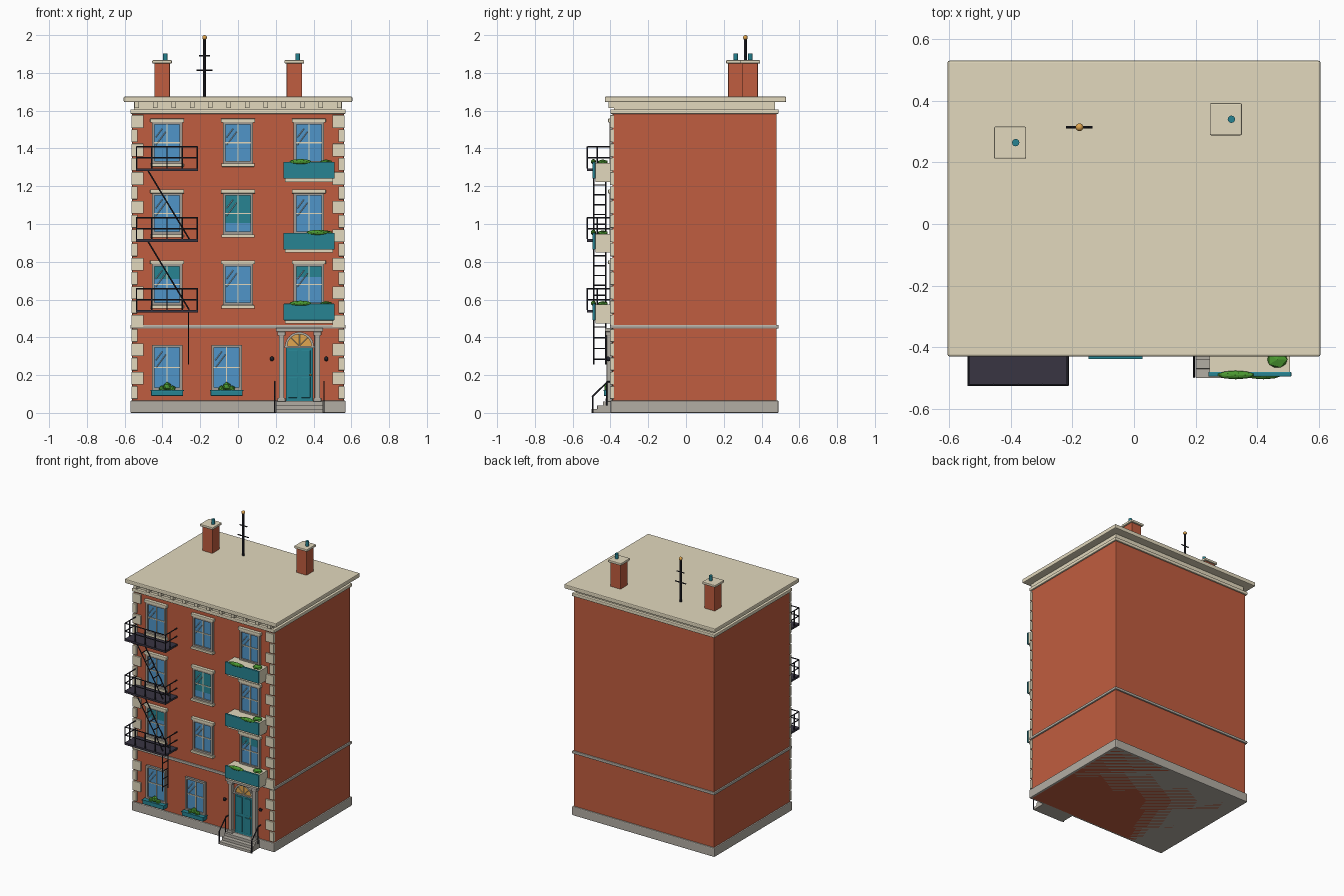
import bpy, bmesh, math
from mathutils import Vector, Matrix

if "Cube" in bpy.data.objects:
    bpy.data.objects.remove(bpy.data.objects["Cube"])

COL = dict(brick=(.53, .11, .05), cream=(.76, .69, .51), stone=(.45, .42, .37), teal=(.02, .23, .29),
           glass=(.08, .3, .58), iron=(.02, .02, .03), deck=(.04, .035, .055), leaf=(.07, .32, .03),
           gold=(.75, .38, .08), shine=(.55, .72, .85), frame=(.36, .33, .29))
MATS = {}
for key, c in COL.items():
    MATS[key] = bpy.data.materials.new(key)
    MATS[key].diffuse_color = (*c, 1)


def finish(name, bm, mat, bevel=0, smooth=False):
    me = bpy.data.meshes.new(name)
    bmesh.ops.recalc_face_normals(bm, faces=bm.faces)
    bm.to_mesh(me)
    bm.free()
    me.materials.append(MATS[mat])
    for p in me.polygons:
        p.use_smooth = smooth
    ob = bpy.data.objects.new(name, me)
    bpy.context.scene.collection.objects.link(ob)
    if bevel:
        m = ob.modifiers.new("bevel", "BEVEL")
        m.width, m.segments = bevel, 2
    return ob


def boxes(name, mat, items, bevel=0):
    """items: (x0, x1, y0, y1, z0, z1)"""
    bm = bmesh.new()
    for a, b, c, d, e, f in items:
        m = Matrix.Translation(((a+b)/2, (c+d)/2, (e+f)/2)) @ Matrix.Diagonal((b-a, d-c, f-e, 1))
        bmesh.ops.create_cube(bm, size=1, matrix=m)
    return finish(name, bm, mat, bevel)


def bars(name, mat, items, seg=6):
    """items: (start, end, radius)"""
    bm = bmesh.new()
    for p, q, r in items:
        p, q = Vector(p), Vector(q)
        rot = (q - p).to_track_quat('Z', 'Y').to_matrix().to_4x4()
        bmesh.ops.create_cone(bm, cap_ends=True, segments=seg, radius1=r, radius2=r,
                              depth=(q - p).length, matrix=Matrix.Translation((p + q) / 2) @ rot)
    return finish(name, bm, mat)


def blobs(name, mat, items, sub=2, smooth=False):
    """items: (centre, radii)"""
    bm = bmesh.new()
    for c, r in items:
        bmesh.ops.create_icosphere(bm, subdivisions=sub, radius=1,
                                   matrix=Matrix.Translation(c) @ Matrix.Diagonal((*r, 1)))
    return finish(name, bm, mat, smooth=smooth)


W = -0.39                                  # front wall plane
FLOORS = [0.57, 0.945, 1.32]               # upper window bottoms
COLS = [-0.375, 0.0, 0.375]

# Main masses
boxes("brick_body", "brick", [(-.56, .56, W, .48, 0, 1.59)], .004)
boxes("plinth", "stone", [(-.57, .57, -.40, .49, 0, .065)], .006)
boxes("belt_course", "stone", [(-.57, .57, -.40, .49, .446, .466)], .005)
boxes("lower_cornice", "cream", [(-.57, .57, -.40, .49, 1.583, 1.607)], .005)
boxes("frieze", "cream", [(-.55, .55, -.38, .47, 1.6, 1.65)])
boxes("roof_slab", "cream", [(-.605, .605, -.43, .53, 1.645, 1.675)], .006)
boxes("cornice_dentils", "cream", [(-.535 + i*.0973 - .012, -.535 + i*.0973 + .012, -.41, -.375, 1.613, 1.647)
                                   for i in range(12)])

# Alternating corner quoins
quoins = []
for i in range(20):
    w, z = (.032, .065)[i % 2], .07 + i*.0755
    for s in (-1, 1):
        a, b = sorted((s*.564, s*(.564 - w)))
        quoins.append((a, b, -.402, -.38, z + .004, z + .0715))
boxes("quoins", "cream", quoins, .003)

# Windows
frames, glass, trim, shine, blinds = [], [], [], [], []


def window(x, z, h, blind=0):
    w, t = .08, .014
    glass.append((x-w+t, x+w-t, W-.004, W+.01, z, z+h))
    for s in (-1, 1):
        a, b = sorted((x + s*w, x + s*(w-t)))
        frames.append((a, b, W-.016, W+.01, z, z+h))
    frames.extend([(x-w, x+w, W-.016, W+.01, z+h-t, z+h), (x-w, x+w, W-.016, W+.01, z, z+t)])
    trim.extend([(x-.003, x+.003, W-.009, W, z+t, z+h-t),
                 (x-w+t, x+w-t, W-.009, W, z+h/2-.003, z+h/2+.003)])
    if blind:
        blinds.append((x-w+t, x+w-t, W-.0055, W, z+h-blind, z+h-t))
    for o, l in ((0, .07), (.016, .045)):
        top = z + h - .022
        shine.append(((x-.06, W-.006, top-.03-l+o), (x-.06+l*.75, W-.006, top-.03+o), .0025))


SHADE = {(0, 0): .08, (2, 0): .07, (1, 1): .16}
stone = []
for i, x in enumerate(COLS):
    for j, z in enumerate(FLOORS):
        window(x, z, .22, SHADE.get((i, j), 0))
        stone.extend([(x-.09, x+.09, W-.022, W+.01, z+.217, z+.238),
                      (x-.088, x+.088, W-.026, W+.01, z-.017, z)])
for x in (-.375, -.06):
    window(x, .12, .24)
boxes("window_frames", "frame", frames)
boxes("window_glass", "glass", glass)
boxes("window_muntins", "cream", trim)
boxes("window_blinds", "teal", blinds)
bars("window_glints", "shine", shine, 4)
boxes("lintels_and_sills", "cream", stone, .003)

# Ground floor flower boxes
boxes("flower_boxes", "teal", [(x-.085, x+.085, -.435, W, .09, .117) for x in (-.375, -.06)], .003)
boxes("flower_box_rims", "teal", [(x-.088, x+.088, -.438, W, .115, .122) for x in (-.375, -.06)])
blobs("flower_box_plants", "leaf", [((x + d, -.415, .125 + h), (r, .018, r)) for x in (-.375, -.06)
                                    for d, h, r in ((-.028, .003, .018), (0, .015, .024), (.028, .003, .018))], 1)

# Planter balconies on the right column
body, panel, slab, plants, bush = [], [], [], [], []
for j, z in enumerate(FLOORS):
    body.append((.245, .507, -.485, W, z-.08, z+.003))
    panel.append((.241, .511, -.495, -.48, z-.08, z+.008))
    slab.append((.25, .502, -.48, W, z-.097, z-.08))
    px = (.33, .42, .33)[j]
    plants.append(((px, -.49, z+.01), (.06, .014, .014)))
    bush.append(((.465, -.44, z+.008), (.037, .03, .014)))
boxes("balcony_bodies", "cream", body)
boxes("balcony_front_panels", "teal", panel, .003)
boxes("balcony_slabs", "cream", slab)
blobs("balcony_trailing_plants", "leaf", plants)
blobs("balcony_bushes", "leaf", bush, 1)

# Fire escape platforms, railings, stairs and drop ladder
X0, X1, Y0 = -.537, -.215, -.522
decks, rails, stairs = [], [], []
for j, z in enumerate(FLOORS):
    t = z - .025
    decks.append((X0-.003, X1+.003, Y0-.003, W, t-.014, t))
    for h in (.055, .113):
        rails.append(((X0, Y0, t+h), (X1, Y0, t+h), .004))
        rails.extend([((x, Y0, t+h), (x, W, t+h), .004) for x in (X0, X1)])
    rails.extend([((X0 + (X1-X0)*k/4, Y0, t), (X0 + (X1-X0)*k/4, Y0, t+.113), .004) for k in range(5)])
    rails.extend([((x, -.47, t), (x, -.47, t+.113), .004) for x in (X0, X1)])


def ladder(a, b, n):
    """a, b: (x, z) ends of a two-rail ladder"""
    for y in (-.488, -.425):
        stairs.append(((a[0], y, a[1]), (b[0], y, b[1]), .004))
    for k in range(n):
        f = (k + .5) / n
        x, z = a[0] + (b[0]-a[0])*f, a[1] + (b[1]-a[1])*f
        stairs.append(((x, -.488, z), (x, -.425, z), .0035))


for z in FLOORS[1:]:
    ladder((-.478, z-.035), (-.258, z-.4), 7)
ladder((-.262, .54), (-.262, .255), 5)
boxes("fire_escape_decks", "deck", decks)
bars("fire_escape_railings", "iron", rails)
bars("fire_escape_stairs", "iron", stairs)

# Entrance: door, pilasters, fanlight, steps, handrails, lamps
D = .325
boxes("door", "teal", [(D-.072, D+.072, W-.008, W, .06, .35)])
boxes("door_panels", "teal", [(x-.024, x+.024, W-.013, W, a, b) for x in (D-.034, D+.034)
                              for a, b in ((.08, .19), (.21, .33))], .002)
blobs("door_knob", "gold", [((D+.058, W-.016, .2), (.006,)*3)])
boxes("door_pilasters", "stone", [(D+s*.095-.014, D+s*.095+.014, W-.03, W, .06, .43) for s in (-1, 1)]
      + [(D+s*.095-.021, D+s*.095+.021, W-.035, W, a, b) for s in (-1, 1) for a, b in ((.06, .08), (.41, .43))], .003)
boxes("door_header", "stone", [(D-.125, D+.125, W-.04, W, .43, .45)], .003)
boxes("door_transom", "stone", [(D-.08, D+.08, W-.016, W, .344, .354)])


def arch(name, mat, outer, inner, depth):
    bm = bmesh.new()
    pts = [(outer*math.cos(math.pi*k/16), outer*math.sin(math.pi*k/16)) for k in range(17)]
    pts += [(inner*math.cos(math.pi*k/16), inner*math.sin(math.pi*k/16)) for k in range(16, -1, -1)] if inner else []
    f = bm.faces.new([bm.verts.new((D+x, W, .352+z)) for x, z in pts])
    ex = bmesh.ops.extrude_face_region(bm, geom=[f])
    bmesh.ops.translate(bm, vec=(0, -depth, 0), verts=[v for v in ex["geom"] if isinstance(v, bmesh.types.BMVert)])
    finish(name, bm, mat)


arch("fanlight", "gold", .066, 0, .006)
arch("fanlight_arch", "stone", .076, .064, .016)
bars("fanlight_bars", "cream", [((D, W-.008, .354), (D+.064*math.cos(a), W-.008, .354+.064*math.sin(a)), .002)
                                for a in (math.pi*k/4 for k in (1, 2, 3))], 4)
boxes("entrance_steps", "stone", [(D-.125, D+.125, -.5 + .03*k, W, 0, .02*(k+1)) for k in range(3)], .002)
hand = []
for x in (.195, .455):
    hand.extend([((x, -.493, 0), (x, -.493, .09), .004), ((x, -.42, .04), (x, -.42, .165), .004),
                 ((x, -.497, .085), (x, -.416, .165), .004), ((x, -.418, .165), (x, W, .165), .004)])
bars("step_handrails", "iron", hand)
bars("lamp_brackets", "iron", [((x, W, .28), (x, W-.022, .28), .004) for x in (.18, .467)])
blobs("wall_lamps", "iron", [((x, W-.022, .286), (.011, .011, .013)) for x in (.18, .467)])

# Chimneys and roof mast
for k, (x, y) in enumerate(((-.402, .264), (.298, .34))):
    boxes(f"chimney_{k+1}", "brick", [(x-.041, x+.041, y-.041, y+.041, 1.67, 1.852)], .004)
    boxes(f"chimney_cap_{k+1}", "cream", [(x-.052, x+.052, y-.052, y+.052, 1.85, 1.867)], .004)
    bars(f"chimney_pot_{k+1}", "teal", [((x+.018, y, 1.865), (x+.018, y, 1.902), .012)], 12)
mx, my = -.177, .314
bars("mast", "iron", [((mx, my, 1.67), (mx, my, 1.98), .008), ((mx-.043, my, 1.815), (mx+.043, my, 1.815), .004),
                      ((mx-.03, my, 1.89), (mx+.03, my, 1.89), .004)], 8)
blobs("mast_ball", "gold", [((mx, my, 1.987), (.013,)*3)], 2, True)

for m in bpy.data.materials:
    if m.users and not m.is_grease_pencil:
        m.use_nodes = True
        m.node_tree.nodes["Principled BSDF"].inputs["Base Color"].default_value = m.diffuse_color
